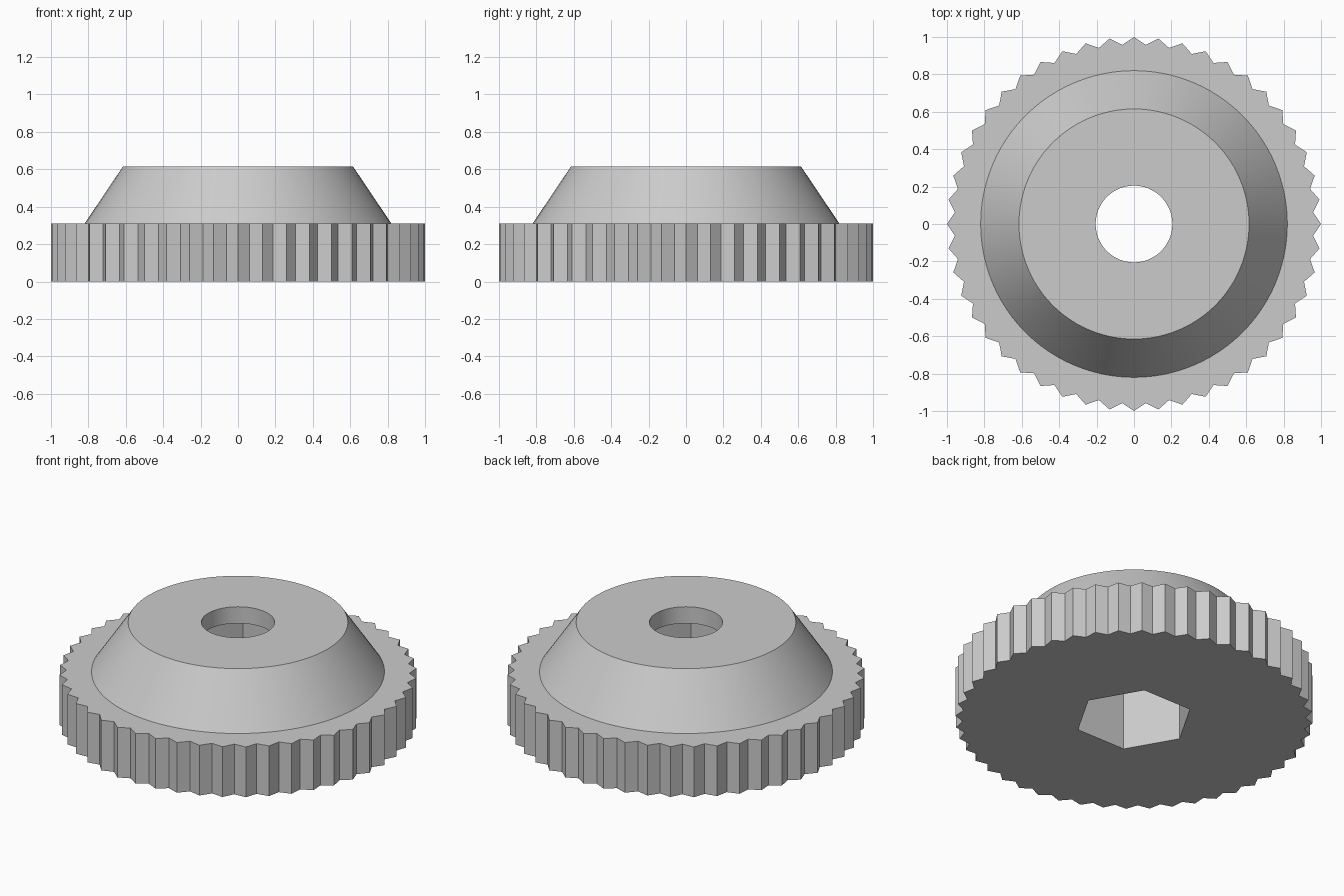
import bpy, bmesh
from math import sin, cos, tau

default = bpy.data.objects.get("Cube")
if default:
    bpy.data.objects.remove(default, do_unlink=True)

TEETH = 48
ROUND = 96
BASE_TOP, HUB_TOP, POCKET_TOP = 0.31, 0.615, 0.5125

grey = bpy.data.materials.new("light_grey")
grey.use_nodes = True
colour = (0.6, 0.6, 0.6, 1)
grey.diffuse_color = colour
grey.node_tree.nodes["Principled BSDF"].inputs["Base Color"].default_value = colour


def ring(count, *radii):
    """Outline whose radius cycles through the given values."""
    return [(radii[i % len(radii)] * cos(tau * i / count),
             radii[i % len(radii)] * sin(tau * i / count)) for i in range(count)]


def loft(name, sections):
    """Closed solid through (outline, height) sections, bottom to top."""
    bm = bmesh.new()
    loops = [[bm.verts.new((x, y, z)) for x, y in outline] for outline, z in sections]
    for low, high in zip(loops, loops[1:]):
        n = len(low)
        for i in range(n):
            j = (i + 1) % n
            bm.faces.new((low[i], low[j], high[j], high[i]))
    bm.faces.new(loops[0][::-1])
    bm.faces.new(loops[-1])
    mesh = bpy.data.meshes.new(name)
    bm.to_mesh(mesh)
    bm.free()
    mesh.materials.append(grey)
    obj = bpy.data.objects.new(name, mesh)
    bpy.context.collection.objects.link(obj)
    return obj


def combine(target, tool, operation):
    mod = target.modifiers.new(tool.name, "BOOLEAN")
    mod.operation = operation
    mod.solver = "EXACT"
    mod.object = tool
    bpy.context.view_layer.objects.active = target
    bpy.ops.object.modifier_apply(modifier=mod.name)
    bpy.data.objects.remove(tool, do_unlink=True)


# Toothed grip disc
knob = loft("knurled_knob", [(ring(TEETH * 2, 1.0, 0.96), 0),
                             (ring(TEETH * 2, 1.0, 0.96), BASE_TOP)])

# Tapered hub, rooted inside the disc
hub = loft("tapered_hub", [(ring(ROUND, 0.82), 0.1),
                           (ring(ROUND, 0.82), BASE_TOP),
                           (ring(ROUND, 0.615), HUB_TOP)])
combine(knob, hub, "UNION")

# Hexagonal nut pocket from below
pocket = loft("hex_pocket", [(ring(6, 0.333), -0.1), (ring(6, 0.333), POCKET_TOP)])
combine(knob, pocket, "DIFFERENCE")

# Round bore through the top
bore = loft("bolt_bore", [(ring(ROUND, 0.205), 0.4), (ring(ROUND, 0.205), 0.8)])
combine(knob, bore, "DIFFERENCE")

# Smooth round walls, crisp edges
bpy.ops.object.select_all(action="DESELECT")
knob.select_set(True)
bpy.context.view_layer.objects.active = knob
bpy.ops.object.shade_smooth_by_angle(angle=0.4)
